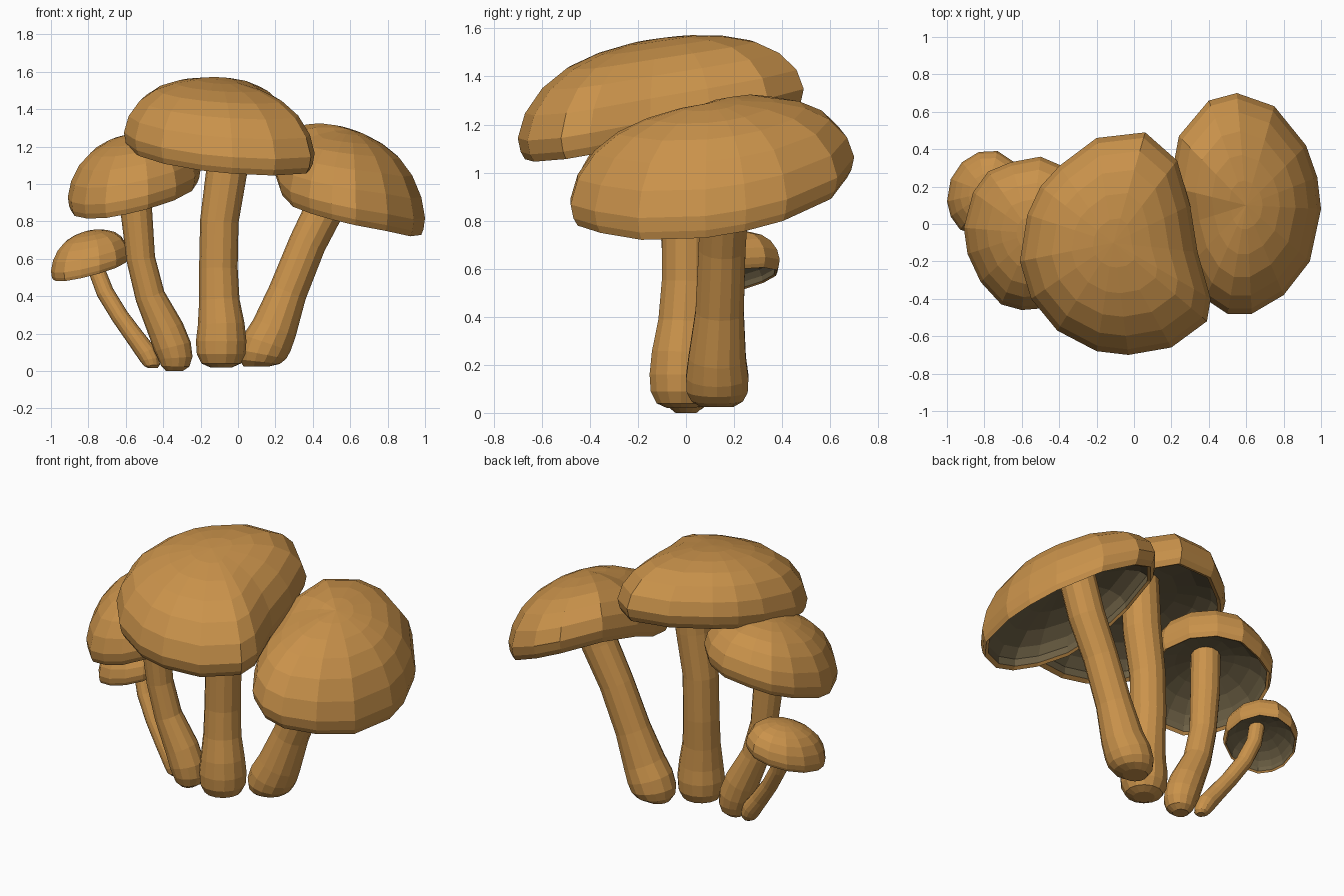
import bpy, bmesh
from mathutils import Vector
from math import cos, sin, pi


def material(name, rgb):
    m = bpy.data.materials.new(name)
    m.diffuse_color = (*rgb, 1)
    return m


BROWN = material("mushroom brown", (0.59, 0.29, 0.07))
GILL = material("gill grey brown", (0.15, 0.115, 0.058))


def finish(bm, name, mats):
    bmesh.ops.recalc_face_normals(bm, faces=bm.faces)
    mesh = bpy.data.meshes.new(name)
    bm.to_mesh(mesh)
    bm.free()
    for m in mats:
        mesh.materials.append(m)
    ob = bpy.data.objects.new(name, mesh)
    bpy.context.collection.objects.link(ob)


def bridge(bm, a, b, mat=0):
    n = len(a)
    for i in range(n):
        j = (i + 1) % n
        bm.faces.new((a[i], a[j], b[j], b[i])).material_index = mat


def fan(bm, ring, tip, mat=0):
    n = len(ring)
    for i in range(n):
        bm.faces.new((ring[i], ring[(i + 1) % n], tip)).material_index = mat


# Cap profiles: (fraction of outline, fraction of height); dome from crown to rim, then shallow gill bowl
OUTER = [(0.22, 0.985), (0.45, 0.93), (0.66, 0.83), (0.83, 0.67),
         (0.95, 0.45), (1.0, 0.22), (0.98, 0.08), (0.95, 0.0), (0.91, 0.03)]
INNER = [(0.91, 0.14), (0.84, 0.26), (0.68, 0.38), (0.45, 0.46), (0.2, 0.5)]


def cap(name, outline, centre, slope, height, droop=(1, 0, 0)):
    """Hollow cap over a plan outline; tilted rim, optionally drooping to one side (dx, dy, drop)."""
    cx, cy, cz = centre
    side = Vector(droop[:2]).normalized()
    bm = bmesh.new()

    def point(dx, dy, s, h):
        tilt = (slope[0] * dx + slope[1] * dy) * (1 - 0.3 * h)
        d = Vector((dx, dy))
        toward = max(0, d.normalized().dot(side)) if s else 0
        sag = droop[2] * toward ** 2 * s
        return bm.verts.new((cx + dx, cy + dy, cz + tilt + h * height - sag))

    rings = [[point((x - cx) * s, (y - cy) * s, s, h) for x, y in outline]
             for s, h in OUTER + INNER]
    fan(bm, rings[0], point(0, 0, 0, 1))
    for k in range(len(rings) - 1):
        bridge(bm, rings[k], rings[k + 1], 1 if k >= len(OUTER) - 1 else 0)
    fan(bm, rings[-1], point(0, 0, 0, 0.51), 1)
    finish(bm, name, [BROWN, GILL])


def stem(name, path, sides=14):
    """Tube through (x, y, z, radius) points with closed ends and a level foot."""
    bm = bmesh.new()
    pts = [Vector(p[:3]) for p in path]
    rings = []
    for i, p in enumerate(pts):
        t = (pts[min(i + 1, len(pts) - 1)] - pts[max(i - 1, 0)]).normalized()
        t = t.lerp(Vector((0, 0, 1)), max(0, 1 - i / 4)).normalized()
        u = (Vector((1, 0, 0)) - t * t.x).normalized()
        v = t.cross(u)
        rings.append([bm.verts.new(p + path[i][3] * (u * cos(2 * pi * k / sides) + v * sin(2 * pi * k / sides)))
                      for k in range(sides)])
    for a, b in zip(rings, rings[1:]):
        bridge(bm, a, b)
    bm.faces.new(rings[0])
    bm.faces.new(rings[-1])
    finish(bm, name, [BROWN])


# Large centre mushroom
cap("centre_cap",
    [(-0.61, -0.2), (-0.57, 0.05), (-0.5, 0.2), (-0.4, 0.31), (-0.2, 0.46), (0.06, 0.49),
     (0.23, 0.34), (0.3, 0.1), (0.34, -0.15), (0.41, -0.4), (0.39, -0.52), (0.2, -0.66),
     (-0.03, -0.70), (-0.2, -0.68), (-0.41, -0.57), (-0.55, -0.4)],
    (-0.11, -0.1, 1.17), (-0.08, 0.19), 0.39)
stem("centre_stem",
     [(-0.09, -0.02, 0.02, 0.06), (-0.09, -0.02, 0.04, 0.105), (-0.09, -0.02, 0.09, 0.13),
      (-0.09, -0.02, 0.16, 0.135), (-0.09, -0.02, 0.25, 0.125), (-0.1, -0.01, 0.38, 0.108),
      (-0.105, 0, 0.55, 0.103), (-0.1, 0, 0.8, 0.103), (-0.06, 0, 1.07, 0.11), (-0.04, 0, 1.42, 0.11)])

# Right mushroom, leaning outward
cap("right_cap",
    [(0.19, 0.2), (0.24, 0.47), (0.4, 0.66), (0.55, 0.70), (0.75, 0.63), (0.92, 0.42),
     (0.98, 0.25), (1.0, 0.08), (0.94, -0.2), (0.8, -0.38), (0.63, -0.48), (0.5, -0.48),
     (0.38, -0.4), (0.28, -0.24), (0.22, -0.02)],
    (0.6, 0.1, 0.89), (-0.42, 0.12), 0.4, (-0.8, -0.6, 0.11))
stem("right_stem",
     [(0.1, 0.13, 0.025, 0.07), (0.115, 0.13, 0.05, 0.11), (0.13, 0.13, 0.09, 0.13),
      (0.155, 0.13, 0.15, 0.133), (0.195, 0.13, 0.23, 0.122), (0.265, 0.14, 0.42, 0.103),
      (0.37, 0.15, 0.68, 0.1), (0.48, 0.16, 0.9, 0.105), (0.57, 0.17, 1.15, 0.105)])

# Left mushroom
cap("left_cap",
    [(-0.91, -0.02), (-0.86, 0.17), (-0.78, 0.28), (-0.66, 0.33), (-0.5, 0.36), (-0.36, 0.3),
     (-0.25, 0.18), (-0.2, 0.02), (-0.23, -0.18), (-0.33, -0.35), (-0.48, -0.45),
     (-0.6, -0.46), (-0.71, -0.43), (-0.82, -0.31), (-0.89, -0.16)],
    (-0.55, -0.05, 0.93), (0.19, 0.2), 0.335, (-0.9, -0.4, 0.02))
stem("left_stem",
     [(-0.34, 0, 0.0, 0.045), (-0.335, 0, 0.025, 0.075), (-0.335, 0, 0.07, 0.092),
      (-0.35, 0, 0.13, 0.1), (-0.385, 0, 0.22, 0.097), (-0.47, -0.01, 0.4, 0.08),
      (-0.52, -0.02, 0.6, 0.077), (-0.545, -0.03, 0.87, 0.085), (-0.55, -0.03, 1.16, 0.085)])

# Small far left mushroom
cap("small_cap",
    [(-1.0, 0.12), (-0.98, 0.24), (-0.92, 0.33), (-0.83, 0.385), (-0.73, 0.39), (-0.64, 0.33),
     (-0.59, 0.22), (-0.59, 0.1), (-0.65, 0.0), (-0.74, -0.05), (-0.84, -0.06), (-0.93, -0.03), (-0.98, 0.04)],
    (-0.79, 0.17, 0.545), (0.24, 0.17), 0.205)
stem("small_stem",
     [(-0.455, 0.04, 0.015, 0.025), (-0.46, 0.04, 0.03, 0.042), (-0.47, 0.045, 0.06, 0.052),
      (-0.49, 0.05, 0.1, 0.055), (-0.55, 0.06, 0.18, 0.05), (-0.63, 0.08, 0.29, 0.047),
      (-0.71, 0.11, 0.42, 0.047), (-0.76, 0.14, 0.55, 0.045), (-0.78, 0.15, 0.7, 0.045)], 14)
